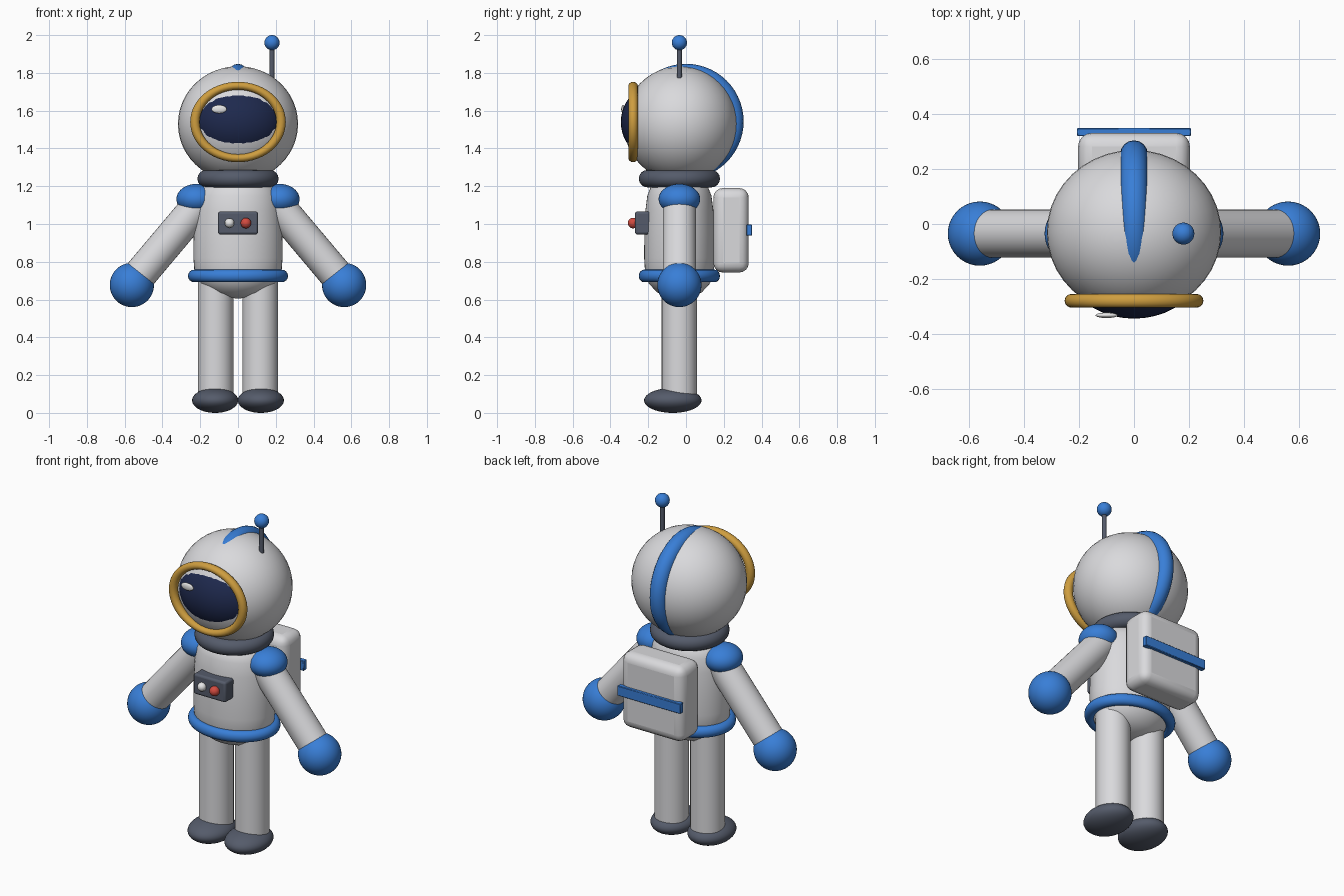
import bpy, bmesh, math
from mathutils import Vector

old = bpy.data.objects.get("Cube")
if old:
    bpy.data.objects.remove(old, do_unlink=True)


def material(name, rgb):
    m = bpy.data.materials.new(name)
    m.use_nodes = True
    m.diffuse_color = (*rgb, 1)
    bsdf = next(n for n in m.node_tree.nodes if n.type == 'BSDF_PRINCIPLED')
    bsdf.inputs["Base Color"].default_value = (*rgb, 1)
    return m


SUIT = material("suit_grey", (0.70, 0.70, 0.72))
BLUE = material("trim_blue", (0.04, 0.21, 0.68))
DARK = material("rubber_grey", (0.09, 0.105, 0.145))
GOLD = material("ring_gold", (0.62, 0.34, 0.05))
NAVY = material("visor_navy", (0.013, 0.022, 0.075))
RED = material("button_red", (0.65, 0.07, 0.05))
WHITE = material("highlight_white", (0.82, 0.82, 0.82))

MID = -0.035  # depth of the body axis


def finish(name, mat, angle=40):
    ob = bpy.context.object
    ob.name = ob.data.name = name
    ob.data.materials.clear()
    ob.data.materials.append(mat)
    bpy.ops.object.transform_apply(location=False, rotation=True, scale=True)
    bpy.ops.object.shade_smooth_by_angle(angle=math.radians(angle))
    return ob


def ball(name, mat, loc, radii):
    bpy.ops.mesh.primitive_uv_sphere_add(segments=40, ring_count=24, radius=1, location=loc)
    bpy.context.object.scale = radii
    return finish(name, mat)


def torus(name, mat, loc, major, minor, scale=(1, 1, 1), rot=(0, 0, 0)):
    bpy.ops.mesh.primitive_torus_add(major_segments=56, minor_segments=16, location=loc,
                                     rotation=rot, major_radius=major, minor_radius=minor)
    bpy.context.object.scale = scale
    return finish(name, mat)


def tube(name, mat, start, end, radius):
    a, b = Vector(start), Vector(end)
    bpy.ops.mesh.primitive_cylinder_add(vertices=32, radius=radius, depth=(b - a).length,
                                        location=(a + b) / 2)
    bpy.context.object.rotation_euler = (b - a).to_track_quat('Z', 'Y').to_euler()
    return finish(name, mat)


def box(name, mat, low, high, bevel, segments=4):
    a, b = Vector(low), Vector(high)
    bpy.ops.mesh.primitive_cube_add(size=1, location=(a + b) / 2)
    ob = bpy.context.object
    ob.scale = b - a
    finish(name, mat)
    mod = ob.modifiers.new("rounded_edges", 'BEVEL')
    mod.width, mod.segments = bevel, segments
    bpy.ops.object.modifier_apply(modifier=mod.name)
    return ob


def lathe(name, mat, profile, loc, depth_scale, steps=48):
    bm = bmesh.new()
    verts = [bm.verts.new((r, 0, z)) for r, z in profile]
    edges = [bm.edges.new(pair) for pair in zip(verts, verts[1:])]
    bmesh.ops.spin(bm, geom=verts + edges, cent=(0, 0, 0), axis=(0, 0, 1),
                   angle=math.tau, steps=steps)
    bmesh.ops.remove_doubles(bm, verts=bm.verts[:], dist=0.0005)
    bmesh.ops.recalc_face_normals(bm, faces=bm.faces[:])
    mesh = bpy.data.meshes.new(name)
    bm.to_mesh(mesh)
    bm.free()
    ob = bpy.data.objects.new(name, mesh)
    bpy.context.collection.objects.link(ob)
    bpy.ops.object.select_all(action='DESELECT')
    ob.select_set(True)
    bpy.context.view_layer.objects.active = ob
    ob.location = loc
    ob.scale = (1, depth_scale, 1)
    return finish(name, mat, 60)


# Helmet with crest, visor and gold ring
ball("helmet", SUIT, (0, -0.03, 1.53), (0.318, 0.30, 0.305))
torus("helmet_crest", BLUE, (0, 0, 1.543), 0.255, 0.05, rot=(0, math.pi / 2, 0))
ball("visor", NAVY, (0, -0.145, 1.54), (0.25, 0.20, 0.205))
torus("visor_ring", GOLD, (0, -0.28, 1.54), 0.228, 0.025, (1, 0.84, 1), (math.pi / 2, 0, 0))
ball("visor_highlight", WHITE, (-0.10, -0.333, 1.608), (0.04, 0.01, 0.022))

# Antenna on the left side of the helmet
tube("antenna_rod", DARK, (0.18, MID, 1.70), (0.18, MID, 1.95), 0.013)
ball("antenna_tip", BLUE, (0.18, MID, 1.96), (0.04, 0.04, 0.04))

# Torso, collar and belt
torso_profile = [(0, 0.605), (0.08, 0.613), (0.15, 0.638), (0.205, 0.685), (0.23, 0.74),
                 (0.236, 0.82), (0.235, 0.95), (0.228, 1.07), (0.215, 1.15),
                 (0.19, 1.20), (0.13, 1.24), (0, 1.25)]
lathe("torso", SUIT, torso_profile, (0, MID, 0), 0.79)
torus("collar", DARK, (0, MID, 1.24), 0.169, 0.046)
torus("belt", BLUE, (0, MID, 0.725), 0.232, 0.033, (1, 0.81, 1))

# Chest panel with two buttons
box("chest_panel", DARK, (-0.106, -0.27, 0.945), (0.106, -0.15, 1.066), 0.012, 3)
ball("button_silver", WHITE, (-0.045, -0.275, 1.005), (0.025, 0.025, 0.025))
ball("button_red", RED, (0.042, -0.28, 1.005), (0.028, 0.028, 0.028))

# Backpack with its stripe
box("backpack", SUIT, (-0.204, 0.145, 0.743), (0.204, 0.332, 1.19), 0.05)
box("backpack_stripe", BLUE, (-0.208, 0.32, 0.938), (0.208, 0.35, 0.997), 0.003, 1)

# Limbs, built once per side
for side, s in (("left", 1), ("right", -1)):
    ball(side + "_shoulder", BLUE, (s * 0.22, MID, 1.132), (0.106, 0.11, 0.08))
    tube(side + "_arm", SUIT, (s * 0.20, MID, 1.11), (s * 0.56, MID, 0.683), 0.088)
    ball(side + "_glove", BLUE, (s * 0.562, MID, 0.677), (0.117, 0.117, 0.117))
    tube(side + "_leg", SUIT, (s * 0.118, MID, 0.06), (s * 0.118, MID, 0.70), 0.094)
    ball(side + "_boot", DARK, (s * 0.121, -0.07, 0.066), (0.122, 0.152, 0.066))
